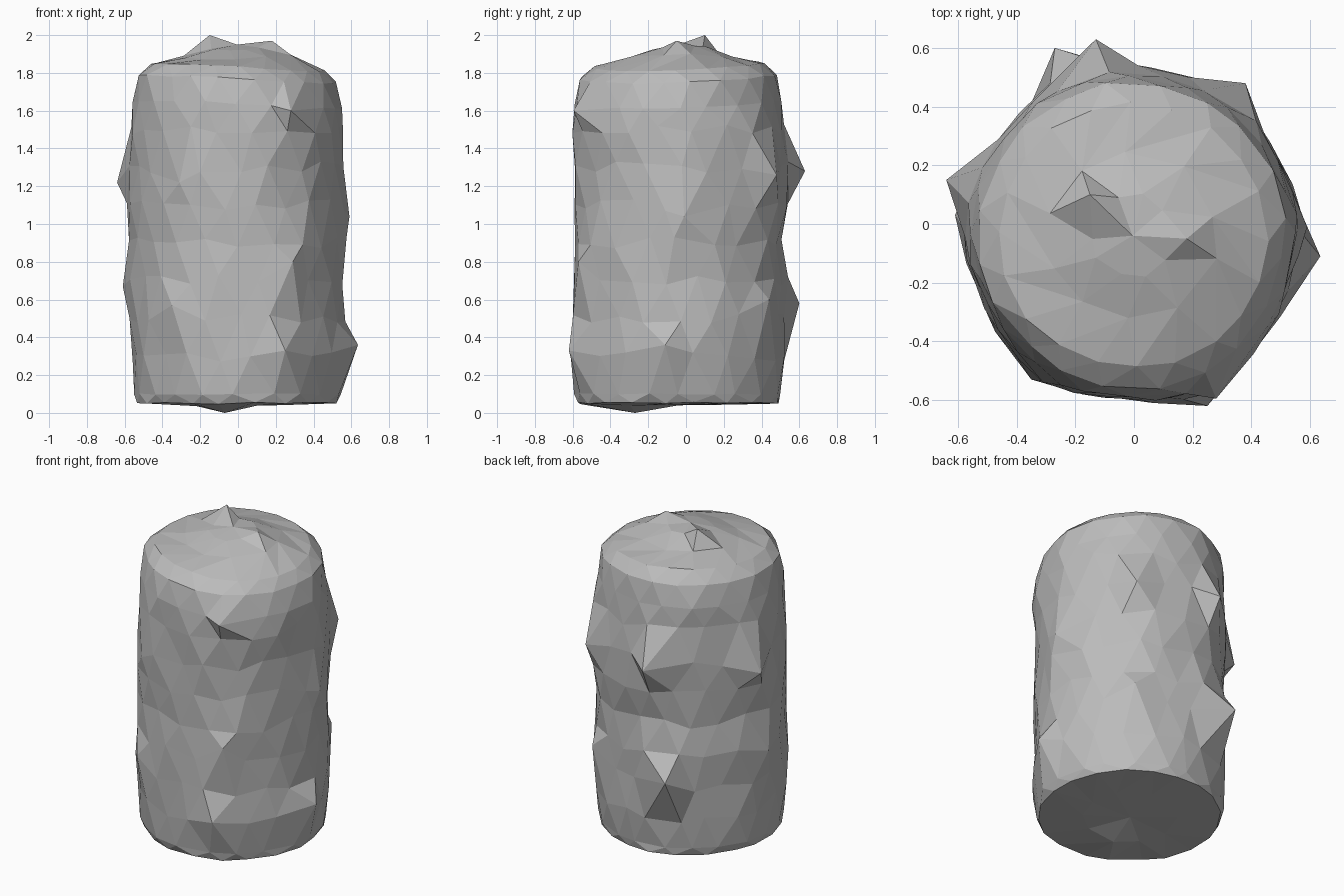
import bpy, bmesh, math, random
from mathutils import Vector

cube = bpy.data.objects.get("Cube")
if cube:
    bpy.data.objects.remove(cube, do_unlink=True)

random.seed(4)
SIDES = 20
CENTRE = Vector((-0.005, -0.04, 0))
REACH = 0.36

# Profile from base to crown: radius, height, roughness
profile = [(0.28, 0.045, 0.006), (0.53, 0.053, 0.008), (0.546, 0.1, 0.008)]
profile += [(0.554, 0.3 + 0.2 * i, 0.012) for i in range(7)]
profile += [(0.547, 1.65, 0.01), (0.52, 1.785, 0.01), (0.455, 1.85, 0.01),
            (0.29, 1.873, 0.01), (0.14, 1.905, 0.008)]

# Pointed bumps on the sides, crown and base
bumps = [(-0.64, 0.15, 1.22), (-0.61, 0.03, 0.67), (0.59, -0.01, 1.04),
         (0.635, -0.11, 0.36), (-0.13, 0.63, 1.28), (-0.27, 0.60, 0.58),
         (0.38, 0.48, 1.26), (0.36, 0.44, 0.6), (0.25, -0.62, 0.33),
         (0.28, -0.595, 1.6), (0.29, -0.57, 0.8), (-0.35, -0.53, 0.57),
         (-0.31, -0.54, 1.22), (-0.15, 0.10, 2.0), (0.18, -0.05, 1.97),
         (-0.07, -0.27, 0.0)]

stone = bpy.data.materials.new("stone_grey")
stone.use_nodes = True
grey = (0.5, 0.5, 0.5, 1)
stone.diffuse_color = grey
stone.node_tree.nodes["Principled BSDF"].inputs["Base Color"].default_value = grey

bm = bmesh.new()


def ring(index, radius, height, rough):
    """One uneven ring, staggered against its neighbours."""
    count = SIDES if radius > 0.4 else SIDES // 2
    step = math.tau / count
    verts = []
    for i in range(count):
        a = step * (i + 0.5 * (index % 2) + random.uniform(-0.15, 0.15))
        r = radius + random.uniform(-rough, rough)
        side = 0.03 if 0.2 < height < 1.6 else rough / 2
        z = height + random.uniform(-side, side)
        if height > 1.6 and radius > 0.4:  # worn shoulder on one side
            z -= 0.04 * max(0, math.cos(a + 0.4))
        verts.append(bm.verts.new(CENTRE + Vector((r * math.cos(a), r * math.sin(a), z))))
    return verts


def bridge(low, high, shift):
    """Triangle band between two rings."""
    n, m = len(low), len(high)
    for i in range(n):
        j = (i + 1) % n
        if n == m:
            if shift:
                bm.faces.new((low[i], low[j], high[j]))
                bm.faces.new((low[i], high[j], high[i]))
            else:
                bm.faces.new((low[i], low[j], high[i]))
                bm.faces.new((low[j], high[j], high[i]))
        elif n > m:
            a, b = high[i // 2], high[(i // 2 + 1) % m]
            bm.faces.new((low[i], low[j], a if i % 2 == 0 else b))
            if i % 2 == 0:
                bm.faces.new((low[j], b, a))
        else:
            a, b, c = high[2 * i], high[2 * i + 1], high[(2 * i + 2) % m]
            bm.faces.new((low[i], b, a))
            bm.faces.new((low[i], low[j], b))
            bm.faces.new((low[j], c, b))


def cap(verts, height):
    tip = bm.verts.new(CENTRE + Vector((0, 0, height)))
    for i, v in enumerate(verts):
        bm.faces.new((v, verts[(i + 1) % len(verts)], tip))


# Rough stone column
rings = [ring(i, *p) for i, p in enumerate(profile)]
for i in range(len(rings) - 1):
    bridge(rings[i], rings[i + 1], i % 2)
cap(rings[0], 0.045)
cap(rings[-1], 1.915)

# Pull the nearest point of the surface out to each bump tip
free = set(bm.verts)
tips = {}
for tip in map(Vector, bumps):
    v = min(free, key=lambda p: (p.co - tip).length)
    tips[v] = tip
    free.discard(v)

# Broad foot around each bump, swelling outwards only
for tip in tips.values():
    if 0.2 < tip.z < 1.8:
        out = Vector((tip.x - CENTRE.x, tip.y - CENTRE.y, 0))
        rise = max(0, out.length - 0.55)
        out.normalize()
    else:
        out = Vector((0, 0, 1 if tip.z > 1 else -1))
        rise = 0.08 if tip.z > 1 else 0.03
    for v in bm.verts:
        near = 1 - (v.co - tip).length / REACH
        if v in free and near > 0:
            v.co += out * rise * near * 0.5
for v, tip in tips.items():
    v.co = tip

bmesh.ops.recalc_face_normals(bm, faces=bm.faces)
mesh = bpy.data.meshes.new("stone_column")
bm.to_mesh(mesh)
bm.free()
mesh.materials.append(stone)
column = bpy.data.objects.new("stone_column", mesh)
bpy.context.collection.objects.link(column)
